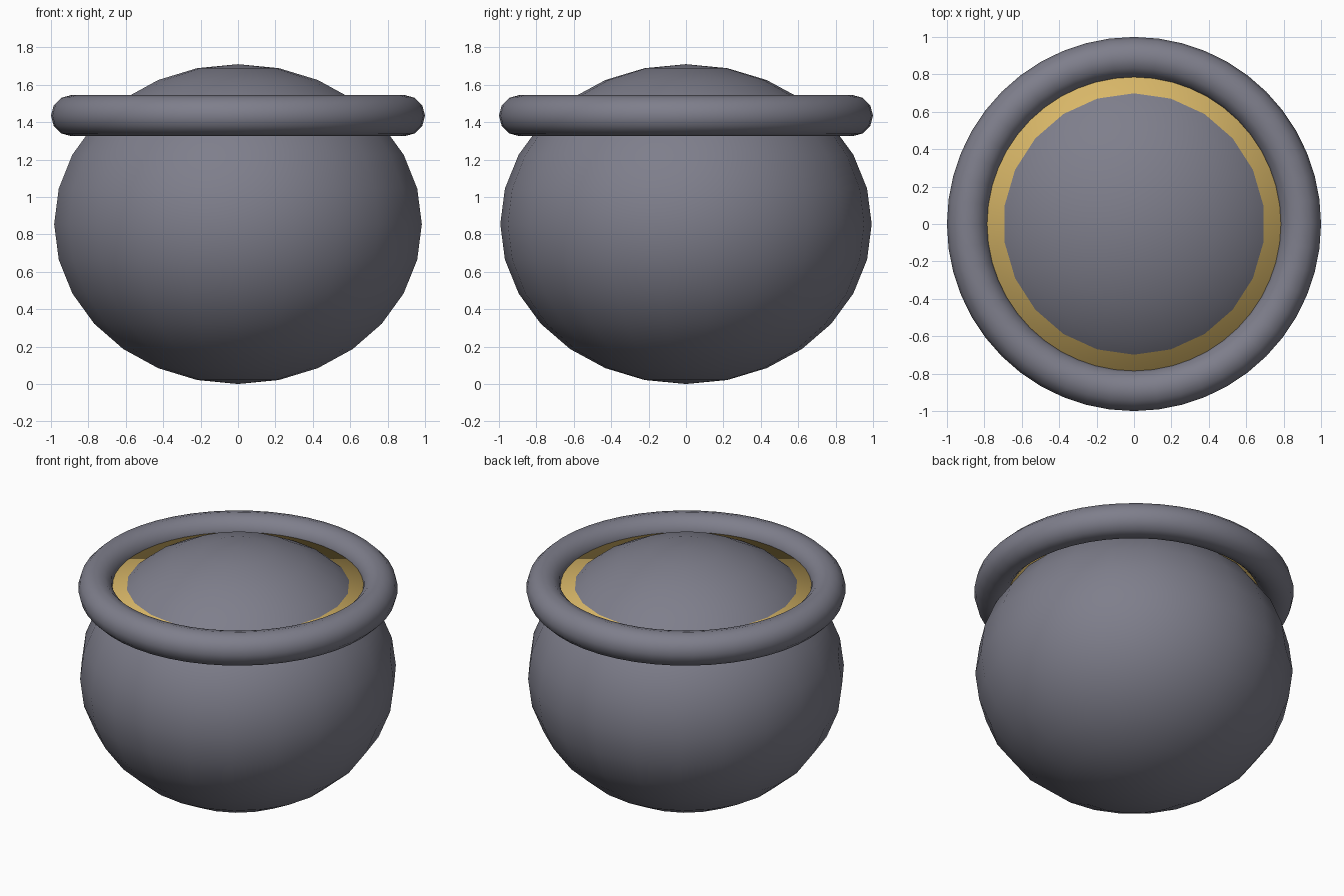
import bpy

cube = bpy.data.objects.get("Cube")
if cube:
    bpy.data.objects.remove(cube, do_unlink=True)


def material(name, colour):
    mat = bpy.data.materials.new(name)
    mat.use_nodes = True
    mat.diffuse_color = colour
    mat.node_tree.nodes["Principled BSDF"].inputs["Base Color"].default_value = colour
    return mat


def finish(name, mat):
    obj = bpy.context.object
    obj.name = name
    obj.data.materials.append(mat)
    bpy.ops.object.shade_smooth()
    return obj


iron = material("dark grey iron", (0.21, 0.21, 0.26, 1))
gold = material("gold", (0.70, 0.48, 0.14, 1))

# Round pot body, slightly squashed, with its crown rising through the rim
bpy.ops.mesh.primitive_uv_sphere_add(segments=22, ring_count=14, radius=1, location=(0, 0, 0.855))
body = finish("pot_body", iron)
body.scale = (0.993, 0.993, 0.855)

# Thick rolled rim
bpy.ops.mesh.primitive_torus_add(major_segments=48, minor_segments=12,
                                 major_radius=0.89, minor_radius=0.11, location=(0, 0, 1.435))
finish("pot_rim", iron)

# Gold disc filling the gap inside the rim
bpy.ops.mesh.primitive_cylinder_add(vertices=48, radius=0.86, depth=0.06, location=(0, 0, 1.425))
finish("gold_fill", gold)
